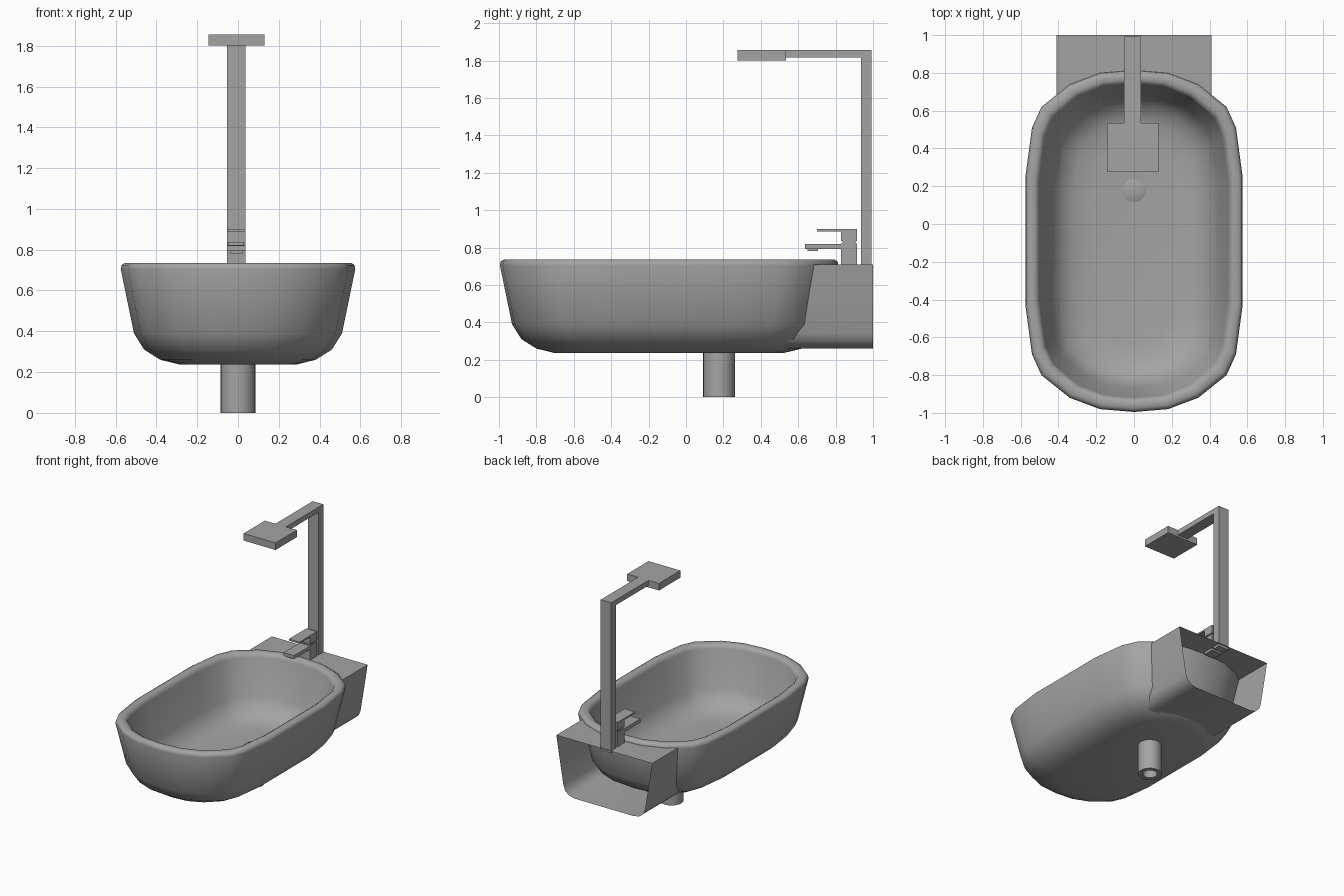
import bpy, bmesh, math

if "Cube" in bpy.data.objects:
    bpy.data.objects.remove(bpy.data.objects["Cube"])

grey = bpy.data.materials.new("satin grey")
grey.diffuse_color = (0.37, 0.37, 0.37, 1)
grey.use_nodes = True
grey.node_tree.nodes["Principled BSDF"].inputs["Base Color"].default_value = grey.diffuse_color


def finish(name, bm, angle=None, recalc=True):
    if recalc:
        bmesh.ops.recalc_face_normals(bm, faces=bm.faces[:])
    me = bpy.data.meshes.new(name)
    bm.to_mesh(me)
    bm.free()
    me.materials.append(grey)
    ob = bpy.data.objects.new(name, me)
    bpy.context.collection.objects.link(ob)
    if angle:
        bpy.ops.object.select_all(action='DESELECT')
        ob.select_set(True)
        bpy.context.view_layer.objects.active = ob
        bpy.ops.object.shade_smooth_by_angle(angle=math.radians(angle))
    return ob


def loft(name, rings, caps=True, angle=40):
    """Skin closed rings; cap both ends, or join last ring to first."""
    bm = bmesh.new()
    vr = [[bm.verts.new(p) for p in r] for r in rings]
    n = len(vr[0])
    pairs = list(zip(vr, vr[1:]))
    if caps:
        bm.faces.new(vr[0])
        bm.faces.new(vr[-1])
    else:
        pairs.append((vr[-1], vr[0]))
    for a, b in pairs:
        for i in range(n):
            j = (i + 1) % n
            bm.faces.new((a[i], a[j], b[j], b[i]))
    return finish(name, bm, angle)


def box(name, x0, x1, y0, y1, z0, z1):
    bm = bmesh.new()
    bmesh.ops.create_cube(bm, size=1)
    for v in bm.verts:
        v.co = ((x0 + x1) / 2 + v.co.x * (x1 - x0),
                (y0 + y1) / 2 + v.co.y * (y1 - y0),
                (z0 + z1) / 2 + v.co.z * (z1 - z0))
    return finish(name, bm)


def circle(r, z, y, n=32):
    return [(r * math.cos(2 * math.pi * i / n), y + r * math.sin(2 * math.pi * i / n), z)
            for i in range(n)]


# Tub: one quarter of the rim outline, mirrored, then inset down and back up inside
HX, HY, CY = 0.575, 0.905, -0.09
quarter = [(0.575, 0.34), (0.54, 0.60), (0.49, 0.71), (0.34, 0.83), (0.18, 0.89), (0, 0.905)]
half = quarter + [(-x, y) for x, y in quarter[-2::-1]]
outline = half + [(-x, -y) for x, y in half]


def tub_ring(d, z):
    return [(x * (HX - d) / HX, CY + y * (HY - d) / HY, z) for x, y in outline]


section = [(0.29, 0.237), (0.195, 0.26), (0.115, 0.31), (0.065, 0.39), (0.0, 0.705),
           (0.004, 0.725), (0.02, 0.736), (0.05, 0.736), (0.067, 0.725), (0.075, 0.705),
           (0.13, 0.42), (0.18, 0.34), (0.26, 0.297), (0.36, 0.285)]
loft("tub", [tub_ring(d, z) for d, z in section], angle=50)

# Back shell: open-ended sheet; each point is x, z and where it meets the tub
right = [(0.25, 0.71, 0.75), (0.41, 0.71, 0.67), (0.38, 0.52, 0.62), (0.35, 0.34, 0.56),
         (0.335, 0.30, 0.54), (0.30, 0.27, 0.52), (0.25, 0.26, 0.51)]
path = ([(0, 0.71, 0.78)] + right + [(0, 0.26, 0.58)]
        + [(-x, z, y) for x, z, y in reversed(right)])
bm = bmesh.new()
front = [bm.verts.new((x, y, z)) for x, z, y in path]
back = [bm.verts.new((x, 1.0, z)) for x, z, y in path]
for i in range(len(path)):
    j = (i + 1) % len(path)
    bm.faces.new((front[i], front[j], back[j], back[i]))
finish("back_shell", bm, 40, recalc=False)

# Drain pipe and plug
DY = 0.177
loft("drain_pipe", [circle(0.085, 0, DY), circle(0.085, 0.245, DY),
                    circle(0.052, 0.245, DY), circle(0.052, 0, DY)], caps=False)
loft("drain_plug", [circle(0.06, 0.28, DY), circle(0.06, 0.292, DY), circle(0.052, 0.296, DY)])

# Overhead shower
X0, X1 = -0.054, 0.036
box("shower_post", X0, X1, 0.935, 0.992, 0.69, 1.855)
box("shower_arm", X0, X1, 0.535, 0.935, 1.815, 1.855)
box("shower_head", -0.144, 0.129, 0.275, 0.535, 1.80, 1.855)

# Tap
box("tap_body", X0, X1, 0.83, 0.915, 0.69, 0.822)
box("tap_neck", X0 + 0.008, X1 - 0.008, 0.838, 0.907, 0.822, 0.835)
box("tap_top", X0, X1, 0.83, 0.915, 0.835, 0.887)
box("tap_handle", X0, X1, 0.70, 0.915, 0.887, 0.90)
box("tap_spout", X0, X1, 0.635, 0.83, 0.793, 0.82)
box("tap_outlet", X0 + 0.015, X1 - 0.015, 0.65, 0.705, 0.782, 0.793)
